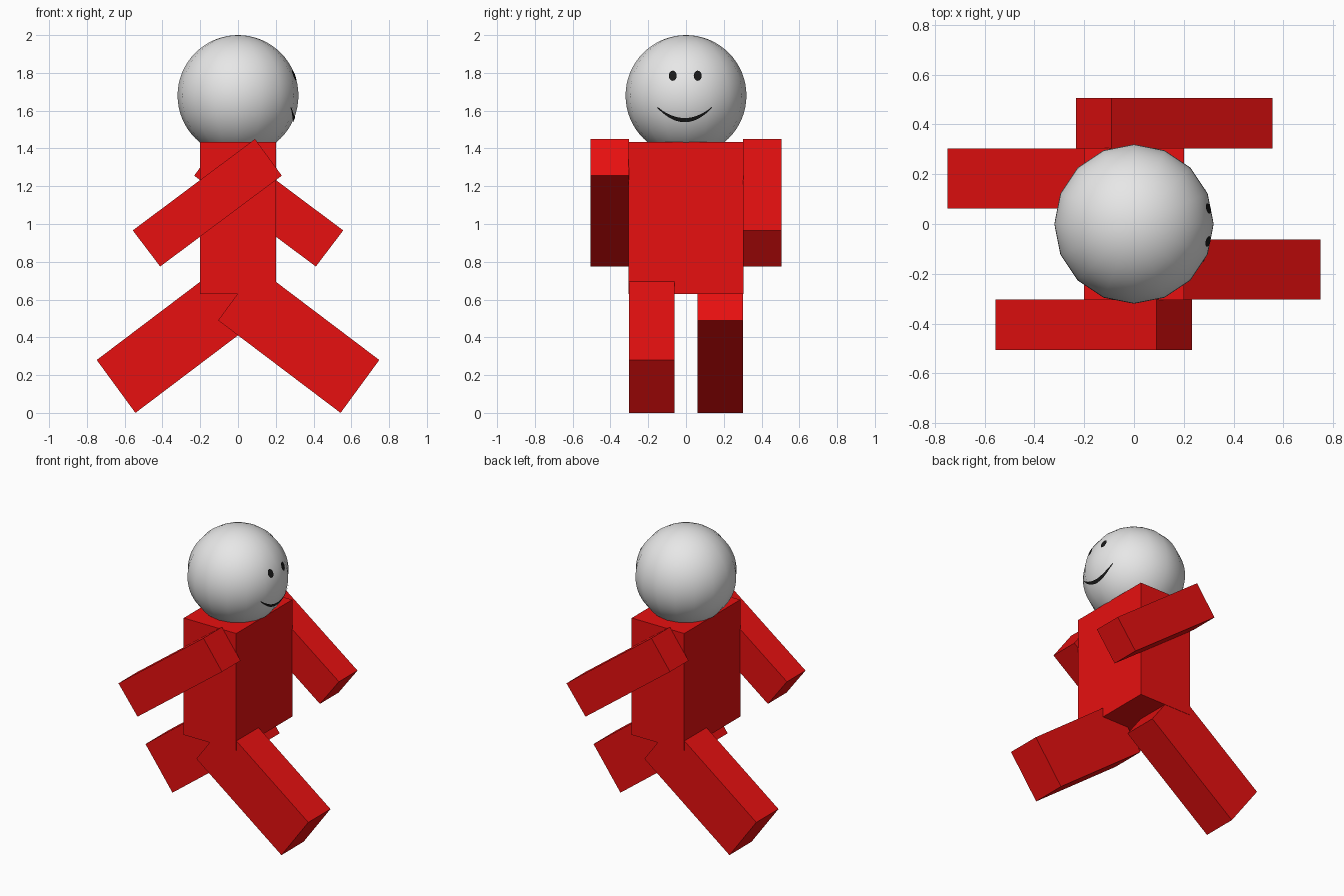
import bpy, bmesh, math
from mathutils import Vector

if "Cube" in bpy.data.objects:
    bpy.data.objects.remove(bpy.data.objects["Cube"])

HEAD_C, HEAD_R = Vector((0, 0, 1.68)), 0.32


def material(name, rgb):
    m = bpy.data.materials.new(name)
    m.diffuse_color = (*rgb, 1)
    m.use_nodes = True
    m.node_tree.nodes["Principled BSDF"].inputs["Base Color"].default_value = m.diffuse_color
    return m


RED = material("bright red", (0.8, 0.005, 0.005))
GREY = material("light grey", (0.8, 0.8, 0.8))
BLACK = material("black", (0.01, 0.01, 0.01))


def add_object(name, bm, mat):
    bmesh.ops.recalc_face_normals(bm, faces=bm.faces)
    me = bpy.data.meshes.new(name)
    bm.to_mesh(me)
    bm.free()
    me.materials.append(mat)
    ob = bpy.data.objects.new(name, me)
    bpy.context.collection.objects.link(ob)
    return ob


def slab(name, profile, y0, y1, mat):
    """Extrude an x/z profile along y."""
    bm = bmesh.new()
    face = bm.faces.new([bm.verts.new((x, y0, z)) for x, z in profile])
    ext = bmesh.ops.extrude_face_region(bm, geom=[face])["geom"]
    verts = [v for v in ext if isinstance(v, bmesh.types.BMVert)]
    bmesh.ops.translate(bm, verts=verts, vec=(0, y1 - y0, 0))
    return add_object(name, bm, mat)


def on_head(y, z, lift=0.004):
    """Point on the +x side of the head, just above its surface."""
    dz = z - HEAD_C.z
    return Vector((math.sqrt((HEAD_R + lift) ** 2 - y * y - dz * dz), y, z))


# Torso
slab("torso", [(-0.2, 0.63), (0.2, 0.63), (0.2, 1.435), (-0.2, 1.435)], -0.305, 0.305, RED)

# Limbs: opposite sides swing in opposite directions
ARM = [(0.09, 1.45), (0.232, 1.256), (-0.412, 0.775), (-0.557, 0.966)]
LEG = [(0.10, 0.77), (0.748, 0.28), (0.543, 0.0), (-0.105, 0.49)]
for side, s in (("right", 1), ("left", -1)):
    slab(side + "_arm", [(x * s, z) for x, z in ARM], -0.505 * s, -0.303 * s, RED)
    slab(side + "_leg", [(x * s, z) for x, z in LEG], -0.303 * s, -0.062 * s, RED)

# Head
bm = bmesh.new()
bmesh.ops.create_uvsphere(bm, u_segments=16, v_segments=32, radius=HEAD_R)
bmesh.ops.translate(bm, verts=bm.verts, vec=HEAD_C)
for f in bm.faces:
    f.smooth = True
add_object("head", bm, GREY)

# Eyes: small ovals on the +x side
for name, cy in (("right_eye", -0.07), ("left_eye", 0.062)):
    bm = bmesh.new()
    ring = [2 * math.pi * i / 16 for i in range(16)]
    bm.faces.new([bm.verts.new(on_head(cy + 0.021 * math.cos(a), 1.785 + 0.027 * math.sin(a)))
                  for a in ring])
    add_object(name, bm, BLACK)

# Smile: a thin curved strip, tapering at its ends
bm = bmesh.new()
N, rows = 20, []
for i in range(N + 1):
    t = 2 * i / N - 1
    y, z = -0.007 + 0.145 * t, 1.55 + 0.068 * t * t
    h = 0.003 + 0.008 * (1 - t * t)
    rows.append([bm.verts.new(on_head(y, z + h)), bm.verts.new(on_head(y, z - h))])
for a, b in zip(rows, rows[1:]):
    bm.faces.new((a[0], a[1], b[1], b[0]))
add_object("smile", bm, BLACK)
